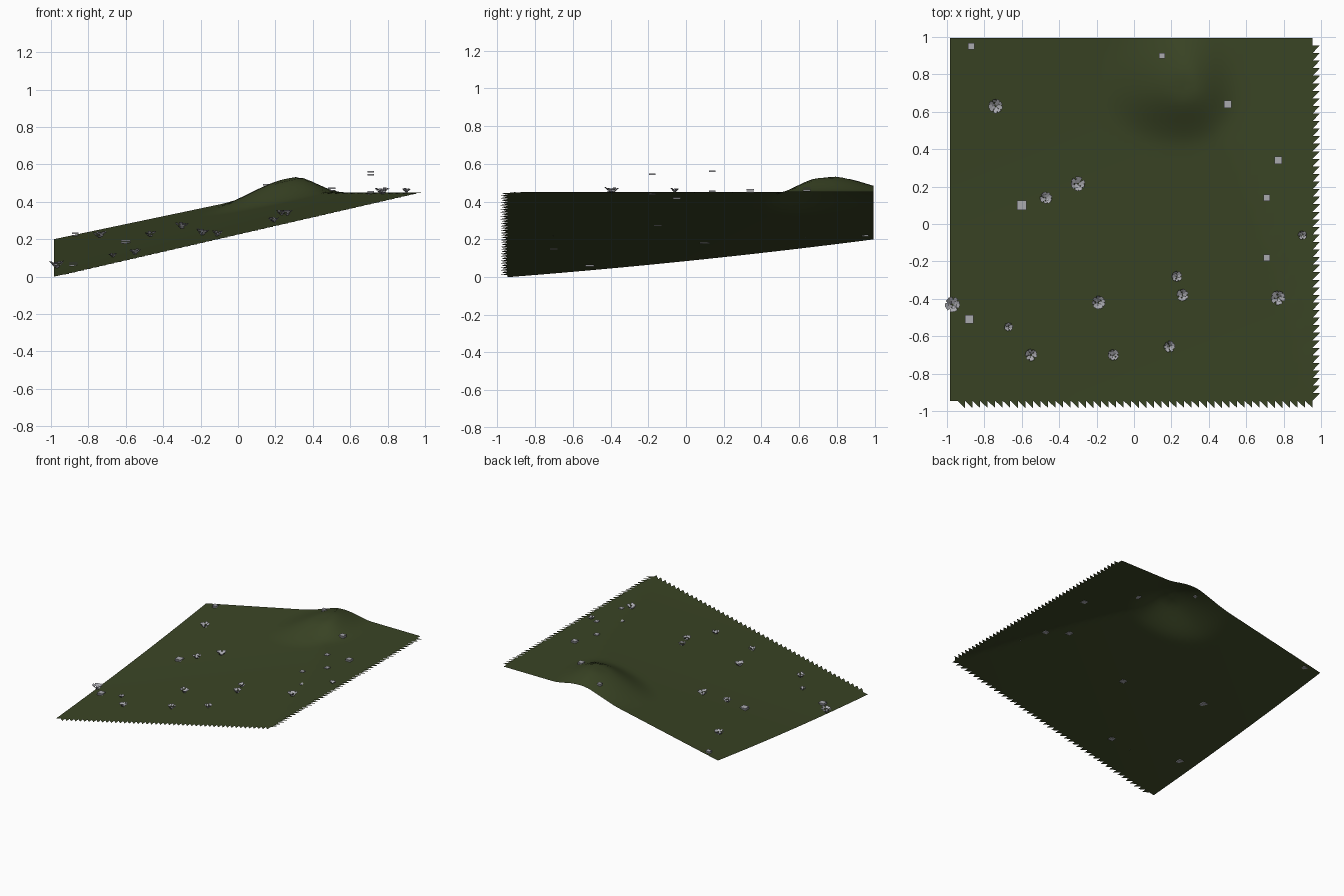
import bpy, bmesh, math, random
from mathutils import Vector

if "Cube" in bpy.data.objects:
    bpy.data.objects.remove(bpy.data.objects["Cube"])

random.seed(4)


def material(name, rgb):
    m = bpy.data.materials.new(name)
    m.diffuse_color = (*rgb, 1)
    m.use_nodes = True
    m.node_tree.nodes["Principled BSDF"].inputs["Base Color"].default_value = m.diffuse_color
    return m


GRASS = material("grass_green", (0.042, 0.058, 0.018))
STONE = material("stone_grey", (0.40, 0.40, 0.43))


def finish(bm, name, mat):
    mesh = bpy.data.meshes.new(name)
    bm.to_mesh(mesh)
    bm.free()
    mesh.materials.append(mat)
    ob = bpy.data.objects.new(name, mesh)
    bpy.context.collection.objects.link(ob)
    return ob


def height(x, y):
    # sloping ground that levels off into a plateau
    u = (y + 0.95) / 1.94
    left = 0.2 * (0.75 * u + 0.25 * u * u)
    base = min(0.45, left + (x + 0.98) * (0.23 - 0.02 * u))
    # rounded hill near the back edge
    dx, dy = x - 0.27, y - 0.72
    dx /= 0.30 if dx > 0 else 0.46
    dy /= 0.32 if dy < 0 else 0.46
    t = max(0.0, 1 - math.hypot(dx, dy))
    return base + 0.085 * min(1, t * t * (3 - 2 * t) * 1.1)


# Ground sheet
N = 48
X0, X1, Y0, Y1 = -0.985, 0.955, -0.945, 0.995
S = (X1 - X0) / N
bm = bmesh.new()


def point(i, j):
    x, y = X0 + i * S, Y0 + j * S
    return bm.verts.new((x, y, height(x, y)))


grid = [[point(i, j) for j in range(N + 1)] for i in range(N + 1)]
for i in range(N):
    for j in range(N):
        bm.faces.new((grid[i][j], grid[i + 1][j], grid[i + 1][j + 1], grid[i][j + 1]))
# Saw-tooth rims along the right and front edges
for k in range(N):
    if k:
        bm.faces.new((grid[k][0], grid[k + 1][0], point(k + 1, -0.95)))
    if k < N - 1:
        bm.faces.new((grid[N][k], grid[N][k + 1], point(N + 0.95, k + 1)))
ground = finish(bm, "ground", GRASS)
for p in ground.data.polygons:
    p.use_smooth = len(p.vertices) == 4


def shard(bm, c, a, b):
    bm.faces.new([bm.verts.new(c + s * a + t * b) for s, t in ((-1, -1), (1, -1), (1, 1), (-1, 1))])


# Tufts: little cups of flaring shards
def tuft(name, x, y, r, lift=0.0):
    bm = bmesh.new()
    z = height(x, y) + lift
    for ring, (n, rad, up) in enumerate(((5, 0.35, 0.25), (9, 0.75, 0.65))):
        for k in range(n):
            ang = math.tau * (k + 0.5 * ring + random.uniform(-0.2, 0.2)) / n
            out = Vector((math.cos(ang), math.sin(ang), 0))
            side = Vector((-out.y, out.x, 0))
            c = Vector((x, y, z)) + out * r * rad + Vector((0, 0, r * up * random.uniform(0.8, 1.2)))
            slope = (out + Vector((0, 0, random.uniform(0.5, 1.1)))).normalized()
            shard(bm, c, side * r * 0.26, slope * r * 0.3)
    bmesh.ops.reverse_faces(bm, faces=[f for f in bm.faces if f.normal.z < 0])
    finish(bm, name, STONE)


spots = [(-0.74, 0.63, 0.038), (-0.47, 0.14, 0.032), (-0.30, 0.215, 0.038),
         (0.23, -0.28, 0.028), (0.26, -0.38, 0.032), (-0.97, -0.43, 0.040),
         (-0.67, -0.55, 0.023), (-0.55, -0.70, 0.032), (-0.19, -0.42, 0.036),
         (-0.11, -0.70, 0.030), (0.19, -0.655, 0.030), (0.77, -0.395, 0.038),
         (0.90, -0.06, 0.024)]
for n, (x, y, r) in enumerate(spots):
    tuft(f"tuft_{n + 1}", x, y, r)


# Flat stones: short stacks of thin slabs, some sunk in the ground
def slabs(name, x, y, z, w, count=1):
    bm = bmesh.new()
    for k in range(count):
        r = bmesh.ops.create_cube(bm, size=1)["verts"]
        bmesh.ops.scale(bm, verts=r, vec=(w, w, 0.007))
        bmesh.ops.translate(bm, verts=r, vec=(x, y, z + k * 0.012))
    finish(bm, name, STONE)


for n, (x, y, w) in enumerate([(-0.88, -0.51, 0.045), (-0.87, 0.95, 0.035), (-0.60, 0.10, 0.05),
                               (0.50, 0.64, 0.04), (0.77, 0.34, 0.04), (0.15, 0.90, 0.03)]):
    slabs(f"flat_stone_{n + 1}", x, y, height(x, y) + 0.001, w, 2)
for n, (x, y) in enumerate([(-0.02, -0.15), (0.59, -0.05), (-0.37, -0.70)]):
    slabs(f"sunk_stone_{n + 1}", x, y, height(x, y) - 0.010, 0.04)

# Raised slabs hovering over matching low slabs
for n, (y, top, low) in enumerate([(-0.18, 0.545, 0.440), (0.14, 0.560, 0.454)]):
    slabs(f"upper_slab_{n + 1}", 0.71, y, top, 0.034)
    slabs(f"lower_slab_{n + 1}", 0.71, y, low, 0.034)
